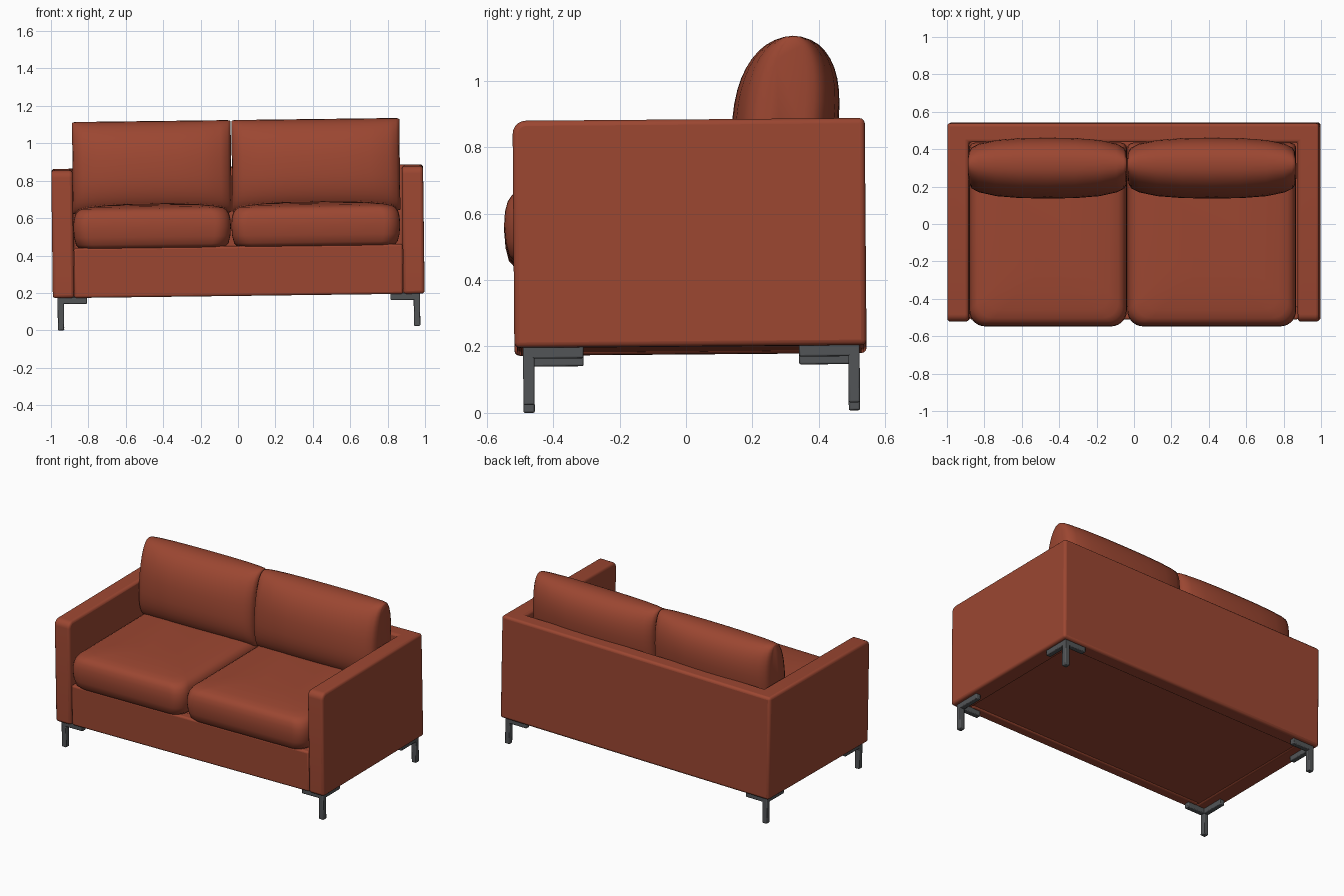
import bpy, bmesh, math
from mathutils import Matrix

if "Cube" in bpy.data.objects:
    bpy.data.objects.remove(bpy.data.objects["Cube"])


def material(name, rgb):
    m = bpy.data.materials.new(name)
    m.diffuse_color = (*rgb, 1)
    m.use_nodes = True
    m.node_tree.nodes["Principled BSDF"].inputs["Base Color"].default_value = m.diffuse_color
    return m


FABRIC = material("rust_fabric", (0.33, 0.062, 0.031))
METAL = material("dark_metal", (0.085, 0.09, 0.095))

# The whole sofa stands with a very slight lean
PIVOT = Matrix.Translation((0, 0, 0.5))
TILT = (Matrix.Translation((0, 0, 0.5)) @ Matrix.Rotation(0.008, 4, 'X')
        @ Matrix.Rotation(-0.0125, 4, 'Y') @ PIVOT.inverted())


def finish(name, bm, mat, bevel=0, segments=3, angle=40):
    bmesh.ops.recalc_face_normals(bm, faces=bm.faces)
    me = bpy.data.meshes.new(name)
    bm.to_mesh(me)
    bm.free()
    me.materials.append(mat)
    ob = bpy.data.objects.new(name, me)
    bpy.context.collection.objects.link(ob)
    ob.matrix_world = TILT
    if bevel:
        b = ob.modifiers.new("soft_edges", 'BEVEL')
        b.width, b.segments = bevel, segments
        b.limit_method, b.angle_limit = 'ANGLE', math.radians(angle)
    bpy.context.view_layer.objects.active = ob
    ob.select_set(True)
    bpy.ops.object.shade_smooth_by_angle(angle=math.radians(angle))
    ob.select_set(False)
    return ob


def box(name, lo, hi, mat, bevel=0, segments=3):
    bm = bmesh.new()
    bmesh.ops.create_cube(bm, size=1)
    for v in bm.verts:
        v.co = [(a + b) / 2 + c * (b - a) for a, b, c in zip(lo, hi, v.co)]
    return finish(name, bm, mat, bevel, segments)


def loft(name, rings, mat):
    """Skin a list of closed rings with equal point counts and cap the ends."""
    bm = bmesh.new()
    loops = [[bm.verts.new(p) for p in ring] for ring in rings]
    n = len(loops[0])
    for a, b in zip(loops, loops[1:]):
        for i in range(n):
            j = (i + 1) % n
            bm.faces.new((a[i], a[j], b[j], b[i]))
    bm.faces.new(loops[0])
    bm.faces.new(loops[-1])
    return finish(name, bm, mat, angle=50)


# Arms and back: one U-shaped shell
X, XI, YF, YI, YB, Z0, Z1 = 0.994, 0.88, -0.519, 0.44, 0.541, 0.188, 0.871
bm = bmesh.new()
plan = [(-X, YF), (-XI, YF), (-XI, YI), (XI, YI), (XI, YF), (X, YF), (X, YB), (-X, YB)]
base = bm.faces.new([bm.verts.new((x, y, Z0)) for x, y in plan])
ext = bmesh.ops.extrude_face_region(bm, geom=[base])
for g in ext['geom']:
    if isinstance(g, bmesh.types.BMVert):
        g.co.z = Z1
front_top = [e for e in bm.edges
             if all(abs(v.co.z - Z1) < 1e-4 and v.co.y < YF + 0.01 for v in e.verts)]
bmesh.ops.bevel(bm, geom=front_top, offset=0.04, segments=5, profile=0.5, affect='EDGES')
finish("arms_and_back", bm, FABRIC, bevel=0.016)

# Base: front rail and recessed seat platform
box("front_rail", (-0.879, -0.511, 0.188), (0.879, -0.44, 0.455), FABRIC, 0.012)
box("seat_platform", (-0.885, -0.45, 0.196), (0.885, 0.445, 0.45), FABRIC)


# Seat cushions: rounded plan, plump in height
def plan_ring(x0, x1, y0, y1, z, inset):
    pts = []
    x0, x1, y0, y1 = x0 + inset, x1 - inset, y0 + inset, y1 - inset
    for cx, cy, r, start in ((x1, y1, 0.03, 0), (x0, y1, 0.03, 90),
                             (x0, y0, 0.085, 180), (x1, y0, 0.085, 270)):
        sx, sy = (1 if cx == x1 else -1), (1 if cy == y1 else -1)
        for k in range(8):
            a = math.radians(start + 90 * k / 7)
            pts.append((cx - sx * r + r * math.cos(a), cy - sy * r + r * math.sin(a), z))
    return pts


SEAT = [(0.448, 0.05), (0.453, 0.03), (0.47, 0.014), (0.51, 0.004), (0.56, 0),
        (0.60, 0.003), (0.63, 0.011), (0.65, 0.024), (0.662, 0.045),
        (0.671, 0.09), (0.679, 0.17), (0.684, 0.29)]
for side, x0, x1 in (("left", -0.88, -0.037), ("right", -0.035, 0.868)):
    loft(side + "_seat_cushion",
         [plan_ring(x0, x1, -0.547, 0.435, z, i) for z, i in SEAT], FABRIC)


# Back cushions: upright pillows, thinner at the ends
def spow(v, p):
    return math.copysign(abs(v) ** p, v)


def pillow_ring(x, thick, tall, n=40):
    pts = []
    for k in range(n):
        t = 2 * math.pi * k / n
        dz = 0.247 * tall * spow(math.sin(t), 2 / 2.3)
        pts.append((x, 0.302 + 0.1 * dz + 0.16 * thick * spow(math.cos(t), 2 / 2.3),
                    0.875 + dz))
    return pts


HALF = [(1, 0.36, 0.972), (0.99, 0.52, 0.99), (0.96, 0.66, 1), (0.87, 0.79, 1),
        (0.65, 0.92, 1), (0.35, 0.985, 1)]
PILLOW = [(-u, f, g) for u, f, g in HALF] + [(0, 1, 1)] + HALF[::-1]
for side, x0, x1 in (("left", -0.88, -0.032), ("right", -0.028, 0.87)):
    c, h = (x0 + x1) / 2, (x1 - x0) / 2
    loft(side + "_back_cushion",
         [pillow_ring(c + u * h, f, g) for u, f, g in PILLOW], FABRIC)

# Legs: a post with two bracket bars under each corner
for sx, xn in ((-1, "left"), (1, "right")):
    for y, sy, yn in ((-0.476, 1, "front"), (0.503, -1, "back")):
        x, r, name = sx * 0.952, 0.017, f"{yn}_{xn}_leg"

        def bar(part, xa, xb, ya, yb, za, zb):
            box(f"{name}_{part}", (min(xa, xb), min(ya, yb), za),
                (max(xa, xb), max(ya, yb), zb), METAL, 0.005, 2)
        bar("post", x - r, x + r, y - r, y + r, 0.0157, 0.19)
        bar("side_bracket", x - r, x + r, y - sy * r, y + sy * 0.165, 0.155, 0.192)
        bar("cross_bracket", x + sx * r, x - sx * 0.14, y - r, y + r, 0.155, 0.192)
